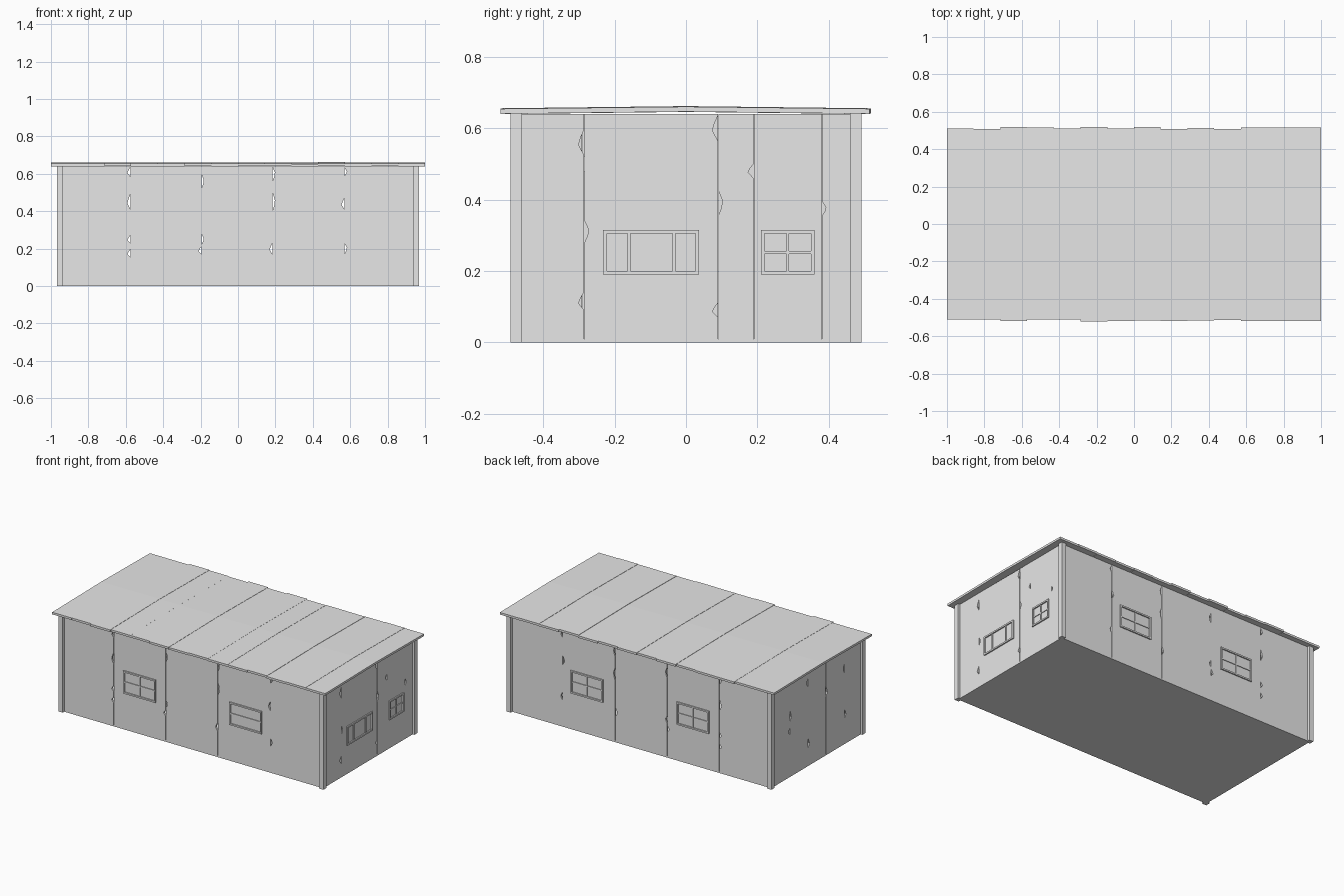
import bpy, bmesh, random
from mathutils import Vector

cube = bpy.data.objects.get("Cube")
if cube:
    bpy.data.objects.remove(cube, do_unlink=True)
random.seed(4)

grey = bpy.data.materials.new("plain grey")
grey.use_nodes = True
grey.diffuse_color = (0.8, 0.8, 0.8, 1)
grey.node_tree.nodes["Principled BSDF"].inputs["Base Color"].default_value = (0.8, 0.8, 0.8, 1)

WALL_X, WALL_Y, TOP, THICK = 0.955, 0.475, 0.64, 0.012


def prism(name, outline, push):
    """Extrude a flat outline of 3D points along a vector."""
    bm = bmesh.new()
    face = bm.faces.new([bm.verts.new(p) for p in outline])
    out = bmesh.ops.extrude_face_region(bm, geom=[face])
    moved = [g for g in out["geom"] if isinstance(g, bmesh.types.BMVert)]
    bmesh.ops.translate(bm, verts=moved, vec=Vector(push))
    bmesh.ops.recalc_face_normals(bm, faces=bm.faces)
    mesh = bpy.data.meshes.new(name)
    bm.to_mesh(mesh)
    bm.free()
    mesh.materials.append(grey)
    obj = bpy.data.objects.new(name, mesh)
    bpy.context.collection.objects.link(obj)
    return obj


def box(name, x0, x1, y0, y1, z0, z1):
    return prism(name, [(x0, y0, z0), (x1, y0, z0), (x1, y1, z0), (x0, y1, z0)], (0, 0, z1 - z0))


def on_wall(name, axis, sign, outline, depth_in, depth_out):
    """Prism standing on a wall; the outline is (along, height)."""
    if axis == "x":      # wall runs along x
        y = sign * (WALL_Y - depth_in)
        return prism(name, [(u, y, z) for u, z in outline], (0, sign * (depth_in + depth_out), 0))
    x = sign * (WALL_X - depth_in)
    return prism(name, [(x, u, z) for u, z in outline], (sign * (depth_in + depth_out), 0, 0))


def wall(name, axis, sign, half, seams):
    """Row of boards; seams maps position -> chips (height, side, half length)."""
    edges = [-half] + sorted(seams) + [half]
    gap = 0.0007
    for i, (a, b) in enumerate(zip(edges, edges[1:])):
        pts = [(a + gap, 0), (b - gap, 0)]
        for z, side, h in sorted(seams.get(b, [])):
            if side < 0:
                pts += [(b - gap, z - h), (b - 0.016, z - h * 0.2), (b - 0.01, z + h * 0.4), (b - gap, z + h)]
        pts += [(b - gap, TOP), (a + gap, TOP)]
        for z, side, h in sorted(seams.get(a, []), reverse=True):
            if side > 0:
                pts += [(a + gap, z + h), (a + 0.012, z + h * 0.2), (a + 0.009, z - h * 0.4), (a + gap, z - h)]
        on_wall(f"{name}_board_{i + 1}", axis, sign, pts, THICK, 0)


def window(name, axis, sign, u0, u1, z0, z1, uprights, rails):
    """Raised frame with glazing bars."""
    w, t = 0.01, 0.004

    def bar(part, a, b, c, d, out):
        on_wall(f"{name}_{part}", axis, sign, [(a, c), (b, c), (b, d), (a, d)], 0.002, out)

    bar("bottom", u0, u1, z0, z0 + w, 0.008)
    bar("top", u0, u1, z1 - w, z1, 0.008)
    bar("start_side", u0, u0 + w, z0 + w, z1 - w, 0.008)
    bar("end_side", u1 - w, u1, z0 + w, z1 - w, 0.008)
    for u in uprights:
        bar("upright", u - t, u + t, z0 + w, z1 - w, 0.005)
    for z in rails:
        bar("rail", u0 + w, u1 - w, z - t, z + t, 0.0045)


# Floor
box("floor", -WALL_X, WALL_X, -WALL_Y, WALL_Y, 0, 0.01)

# Long walls, chipped at matching places front and back
long_seams = {
    -0.575: [(0.61, -1, 0.025), (0.45, -1, 0.04), (0.25, -1, 0.02), (0.175, -1, 0.02)],
    -0.195: [(0.56, 1, 0.035), (0.25, 1, 0.025), (0.19, -1, 0.02)],
    0.185: [(0.6, 1, 0.035), (0.45, 1, 0.045), (0.2, -1, 0.03)],
    0.57: [(0.61, 1, 0.02), (0.44, -1, 0.03), (0.2, 1, 0.025)],
}
for side, sign in (("front", -1), ("back", 1)):
    wall(f"{side}_wall", "x", sign, WALL_X, long_seams)
    for x in (-0.385, 0.39):
        ups = [] if sign < 0 and x > 0 else [x]
        window(f"{side}_window", "x", sign, x - 0.118, x + 0.118, 0.24, 0.39, ups, [0.315])

# Short walls
wall("left_wall", "y", 1, WALL_Y - THICK, {
    -0.285: [(0.56, -1, 0.035), (0.31, 1, 0.03), (0.115, -1, 0.025)],
    0.09: [(0.6, -1, 0.035), (0.39, 1, 0.035), (0.09, -1, 0.02)],
    0.19: [(0.48, -1, 0.02)],
    0.38: [(0.375, 1, 0.02)],
})
wall("right_wall", "y", -1, WALL_Y - THICK, {
    -0.29: [(0.5, 1, 0.03), (0.2, -1, 0.03)],
    -0.095: [(0.42, -1, 0.035)],
    0.09: [(0.55, 1, 0.03), (0.15, -1, 0.03)],
    0.28: [(0.4, -1, 0.04), (0.3, 1, 0.02)],
})
window("wide_side_window", "y", 1, -0.232, 0.036, 0.19, 0.315, [-0.16, -0.034], [])
window("small_side_window", "y", 1, 0.21, 0.36, 0.19, 0.315, [0.285], [0.252])

# Corner posts
for sx in (-1, 1):
    for sy in (-1, 1):
        xs, ys = sorted((sx * 0.937, sx * 0.968)), sorted((sy * 0.459, sy * 0.491))
        box("corner_post", *xs, *ys, 0, TOP + 0.002)

# Roof planks running front to back, with a slight ridge and uneven ends
count = 14
width = 2 / count
for i in range(count):
    x = -1 + i * width
    near, far = -random.uniform(0.508, 0.521), random.uniform(0.508, 0.521)
    low = 0.639 + random.uniform(0, 0.003)
    rise, t = 0.006, 0.014
    outline = [(near, low), (0, low + rise), (far, low), (far, low + t), (0, low + rise + t), (near, low + t)]
    prism(f"roof_plank_{i + 1}", [(x, y, z) for y, z in outline], (width, 0, 0))
